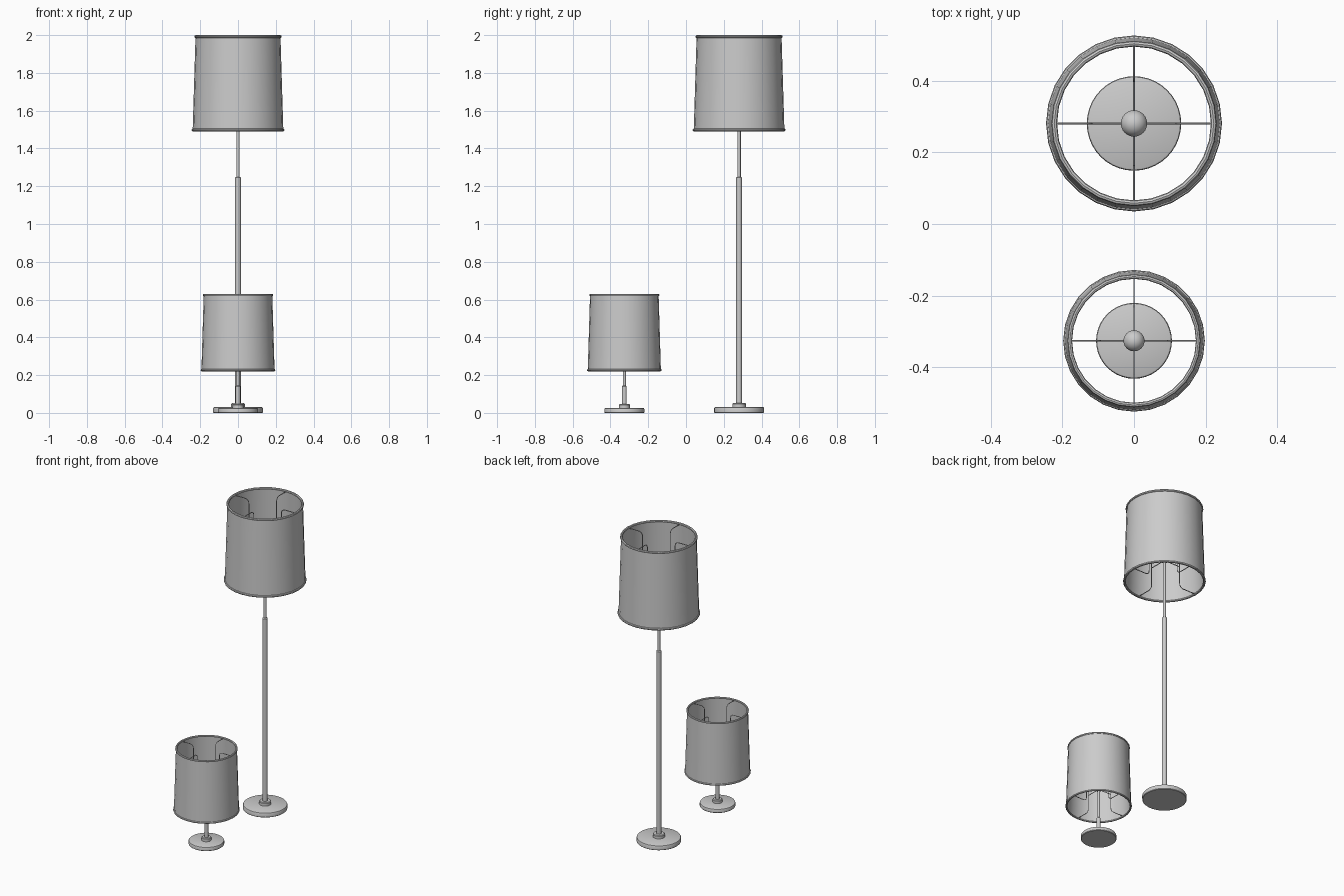
import bpy, math
from mathutils import Vector

if "Cube" in bpy.data.objects:
    bpy.data.objects.remove(bpy.data.objects["Cube"])


def lathe(name, profile, y, sides=32, closed=False):
    """Spin an (r, z) profile about the vertical axis through (0, y)."""
    verts, faces, rings = [], [], []
    for r, z in profile:
        if r < 1e-6:
            rings.append([len(verts)] * sides)
            verts.append((0, y, z))
        else:
            rings.append(list(range(len(verts), len(verts) + sides)))
            for i in range(sides):
                a = 2 * math.pi * i / sides
                verts.append((r * math.cos(a), y + r * math.sin(a), z))
    pairs = list(zip(rings, rings[1:]))
    if closed:
        pairs.append((rings[-1], rings[0]))
    for lo, hi in pairs:
        for i in range(sides):
            j = (i + 1) % sides
            f = list(dict.fromkeys((lo[i], lo[j], hi[j], hi[i])))
            if len(f) > 2:
                faces.append(f)
    me = bpy.data.meshes.new(name)
    me.from_pydata(verts, [], faces)
    ob = bpy.data.objects.new(name, me)
    bpy.context.collection.objects.link(ob)
    bpy.ops.object.select_all(action='DESELECT')
    ob.select_set(True)
    bpy.context.view_layer.objects.active = ob
    bpy.ops.object.shade_smooth_by_angle(angle=math.radians(35))
    return ob


def fillet(pts, rad, steps=5):
    """Round the inner corners of a polyline."""
    out = [pts[0]]
    for a, b, c in zip(pts, pts[1:], pts[2:]):
        p, q = b + (a - b).normalized() * rad, b + (c - b).normalized() * rad
        for k in range(steps + 1):
            t = k / steps
            out.append(p * (1 - t) ** 2 + b * 2 * t * (1 - t) + q * t * t)
    return out + [pts[-1]]


def wires(name, paths, y, radius):
    """Repeat (r, z) wire paths in four directions."""
    cu = bpy.data.curves.new(name, 'CURVE')
    cu.dimensions = '3D'
    cu.bevel_depth = radius
    cu.bevel_resolution = 1
    for path in paths:
        for k in range(4):
            a = k * math.pi / 2
            sp = cu.splines.new('POLY')
            sp.points.add(len(path) - 1)
            for pt, v in zip(sp.points, path):
                pt.co = (v.x * math.cos(a), y + v.x * math.sin(a), v.y, 1)
    bpy.context.collection.objects.link(bpy.data.objects.new(name, cu))


def trim(name, r, z, m, y):
    pts = [(r + m * math.cos(t * math.pi / 4), z + m * math.sin(t * math.pi / 4)) for t in range(8)]
    lathe(name, pts, y, 28, True)


def lamp(name, y, base_r, base_h, pole_r, thin_r, step, z0, z1, r0, r1, s):
    # weighted base with eased top edge, and collar
    e = 0.006
    lathe(name + "_base", [(0, 0), (base_r - 0.003, 0), (base_r, 0.003), (base_r, base_h - e),
                           (base_r - 0.002, base_h - 0.002), (base_r - e, base_h), (0, base_h)], y, 40)
    c = 0.036 * s
    lathe(name + "_collar", [(0, base_h), (c, base_h), (c, base_h + 0.017),
                             (c - 0.004, base_h + 0.021), (0, base_h + 0.021)], y, 24)
    # stepped pole
    hub = z0 + 0.15 * s
    lathe(name + "_pole", [(0, base_h), (pole_r, base_h), (pole_r, step - 0.004),
                           (thin_r, step), (thin_r, hub), (0, hub)], y, 16)
    # socket and bulb
    lathe(name + "_socket", [(0, hub - 0.01), (0.018 * s, hub - 0.01), (0.018 * s, hub + 0.06 * s),
                             (0, hub + 0.06 * s)], y, 20)
    b, zb = 0.037 * s, hub + 0.13 * s
    prof = [(0.015 * s, hub + 0.06 * s), (0.017 * s, hub + 0.08 * s)]
    prof += [(b * math.cos(math.radians(a)), zb + b * math.sin(math.radians(a))) for a in range(-50, 90, 14)]
    lathe(name + "_bulb", prof + [(0, zb + b)], y, 24)
    # tapered shade wall with rolled trims
    m = 0.008 * s
    a, d, t = r0 - m, r1 - m, 0.002
    lathe(name + "_shade", [(a + t, z0 + m), (d + t, z1 - m), (d - t, z1 - m), (a - t, z0 + m)], y, 28, True)
    trim(name + "_bottom_trim", a, z0 + m, m, y)
    trim(name + "_top_trim", d, z1 - m, m, y)
    # wire frame: bracket from rim to rim plus spokes to the socket
    v = 0.118 * s
    bracket = fillet([Vector((d, z1 - m)), Vector((v, z1 - m)), Vector((v, z0 + m)),
                      Vector((a, z0 + m))], 0.03 * s)
    wires(name + "_shade_frame", [bracket, [Vector((0, hub)), Vector((v, hub))]], y, 0.0026 * s)


lamp("floor_lamp", 0.281, 0.132, 0.031, 0.0155, 0.009, 1.25, 1.49, 2.0, 0.246, 0.231, 1.0)
lamp("table_lamp", -0.3265, 0.106, 0.026, 0.0125, 0.008, 0.145, 0.22, 0.63, 0.198, 0.186, 0.8)
